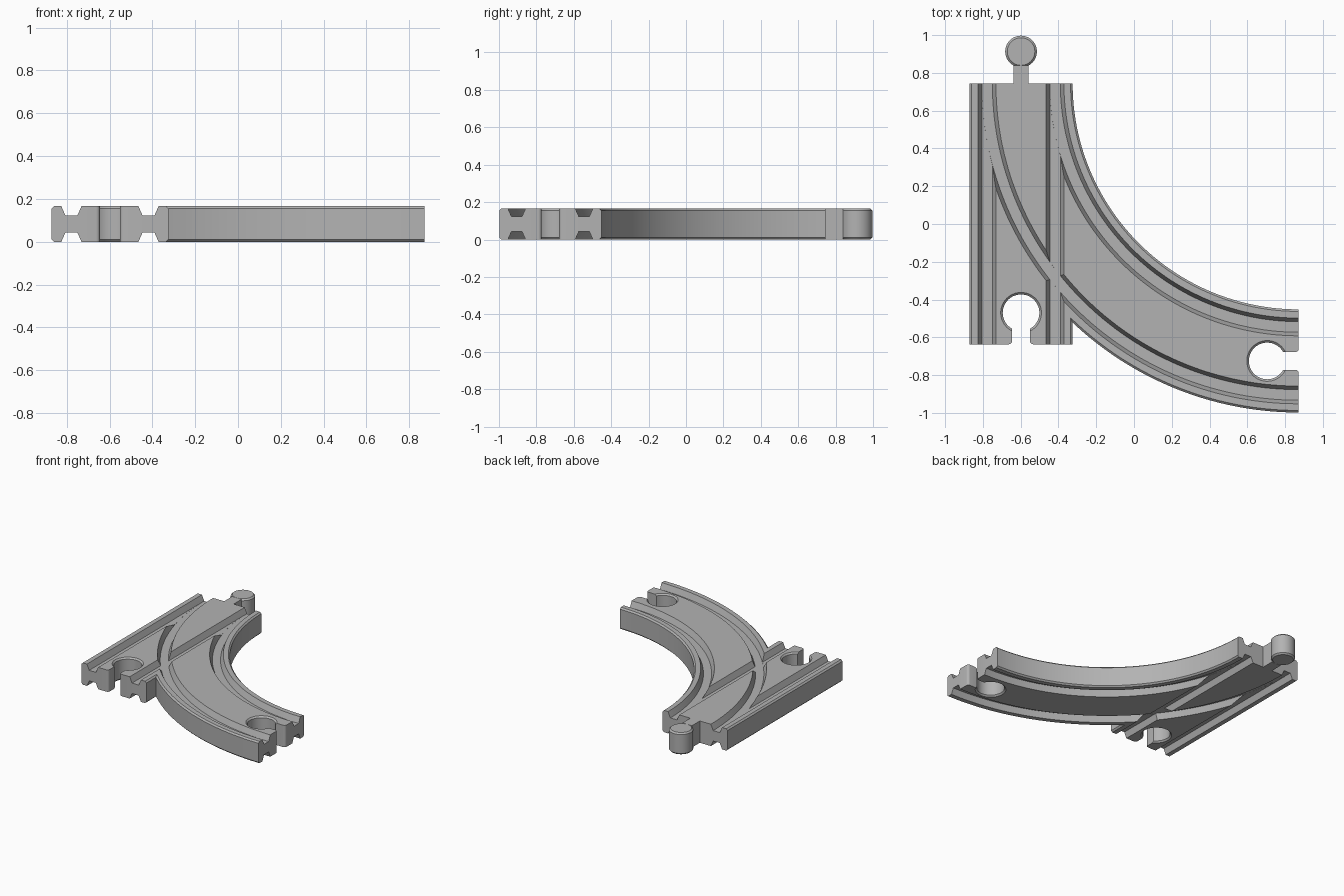
import bpy, bmesh
from math import pi, cos, sin, asin, acos

if "Cube" in bpy.data.objects:
    bpy.data.objects.remove(bpy.data.objects["Cube"])

H = 0.166                                   # track thickness
LEFT, RIGHT_EDGE, END = -0.871, -0.325, 0.872
FRONT, BACK = -0.637, 0.745
MID = (LEFT + RIGHT_EDGE) / 2               # centre line of the straight
HALF = (RIGHT_EDGE - LEFT) / 2
RADIUS = END - MID                          # centre line of the curve
GAUGE = 0.18                                # groove distance from centre line
CHAMFER = 0.011
NECK, PEG_R, PEG_D = 0.04, 0.084, 0.168
SLOT, HOLE_R, HOLE_D, ROUND = 0.047, 0.097, 0.167, 0.018

grey = bpy.data.materials.new("track grey")
grey.use_nodes = True
colour = (0.45, 0.45, 0.45, 1)
grey.diffuse_color = colour
grey.node_tree.nodes["Principled BSDF"].inputs["Base Color"].default_value = colour


def arc(cx, cy, r, a0, a1, n, chamfer):
    """Arc points, each flagged if the edge that follows is chamfered."""
    return [(cx + r * cos(a0 + (a1 - a0) * i / n),
             cy + r * sin(a0 + (a1 - a0) * i / n),
             chamfer and i < n) for i in range(n + 1)]


def make_object(name, bm):
    bmesh.ops.recalc_face_normals(bm, faces=bm.faces)
    mesh = bpy.data.meshes.new(name)
    bm.to_mesh(mesh)
    bm.free()
    obj = bpy.data.objects.new(name, mesh)
    bpy.context.collection.objects.link(obj)
    mesh.materials.append(grey)
    return obj


def slab(name, outline):
    """Extrude a flat outline and chamfer its flagged rim edges."""
    bm = bmesh.new()
    rings = [[bm.verts.new((x, y, z)) for x, y, _ in outline] for z in (0, H)]
    for ring in rings:
        bm.faces.new(ring)
    n = len(outline)
    for i in range(n):
        j = (i + 1) % n
        bm.faces.new((rings[0][i], rings[0][j], rings[1][j], rings[1][i]))
    rim = [bm.edges.get((ring[i], ring[(i + 1) % n]))
           for ring in rings for i in range(n) if outline[i][2]]
    bmesh.ops.recalc_face_normals(bm, faces=bm.faces)
    bmesh.ops.bevel(bm, geom=rim, offset=CHAMFER, offset_type='OFFSET',
                    segments=1, profile=0.5, affect='EDGES', clamp_overlap=False)
    return make_object(name, bm)


def sweep_groove(bm, frames, depth):
    """Sweep a trapezoid along (x, y, nx, ny) frames, on top and underneath."""
    section = ((-0.028, H - depth), (0.028, H - depth),
               (0.0514, H + 0.01), (-0.0514, H + 0.01))
    for flip in (False, True):
        rings = [[bm.verts.new((x + o * nx, y + o * ny, H - z if flip else z))
                  for o, z in section] for x, y, nx, ny in frames]
        bm.faces.new(rings[0])
        bm.faces.new(rings[-1])
        for a, b in zip(rings, rings[1:]):
            for k in range(4):
                m = (k + 1) % 4
                bm.faces.new((a[k], a[m], b[m], b[k]))


def finish(obj):
    bpy.ops.object.select_all(action='DESELECT')
    obj.select_set(True)
    bpy.context.view_layer.objects.active = obj
    for mod in list(obj.modifiers):
        bpy.ops.object.modifier_apply(modifier=mod.name)
    bpy.ops.object.shade_smooth_by_angle(angle=pi / 7)


# Socket outline: u runs along the end face, v runs into the track
a = asin(SLOT / HOLE_R)
socket = (arc(-SLOT - ROUND, ROUND, ROUND, -pi / 2, 0, 5, False)
          + arc(0, HOLE_D, HOLE_R, -pi / 2 - a, a - 2.5 * pi, 40, True)
          + arc(SLOT + ROUND, ROUND, ROUND, pi, 1.5 * pi, 5, False))

# Track outline, anticlockwise from the front left corner
outer, inner = RADIUS + HALF, RADIUS - HALF
junction = 2 * pi - acos((RIGHT_EDGE - END) / outer)
neck_len = PEG_D - (PEG_R ** 2 - NECK ** 2) ** 0.5
outline = [(LEFT, FRONT, False)]
outline += [(MID + u, FRONT + v, f) for u, v, f in socket]
outline += [(RIGHT_EDGE, FRONT, True)]
outline += arc(END, BACK, outer, junction, 1.5 * pi, 48, True)
outline += [(END - v, BACK - RADIUS + u, f) for u, v, f in socket]
outline += arc(END, BACK, inner, 1.5 * pi, pi, 64, True)
outline += [(MID + NECK, BACK, False), (MID + NECK, BACK + neck_len, False),
            (MID - NECK, BACK + neck_len, False), (MID - NECK, BACK, False),
            (LEFT, BACK, True)]
track = slab("track_body", outline)

# Wheel grooves: two straight, two curved, on both sides
straight, curved = bmesh.new(), bmesh.new()
for side in (-GAUGE, GAUGE):
    sweep_groove(straight, [(MID + side, y, 1, 0)
                            for y in (FRONT - 0.02, BACK + 0.02)], 0.043)
    r = RADIUS + side
    angles = [pi - 0.015 + (pi / 2 + 0.03) * i / 64 for i in range(65)]
    sweep_groove(curved, [(END + r * cos(t), BACK + r * sin(t), cos(t), sin(t))
                          for t in angles], 0.0435)
cutters = [make_object("straight_groove_cutter", straight),
           make_object("curved_groove_cutter", curved)]
for cutter in cutters:
    cutter.hide_render = True
    mod = track.modifiers.new("groove", 'BOOLEAN')
    mod.operation, mod.solver, mod.object = 'DIFFERENCE', 'EXACT', cutter
finish(track)
for cutter in cutters:
    bpy.data.objects.remove(cutter)

# Round connector peg at the back
peg = slab("connector_peg", arc(MID, BACK + PEG_D, PEG_R, 0, 2 * pi * 47 / 48, 47, True)[:-1]
           + [(MID + PEG_R * cos(-pi / 24), BACK + PEG_D + PEG_R * sin(-pi / 24), True)])
finish(peg)
